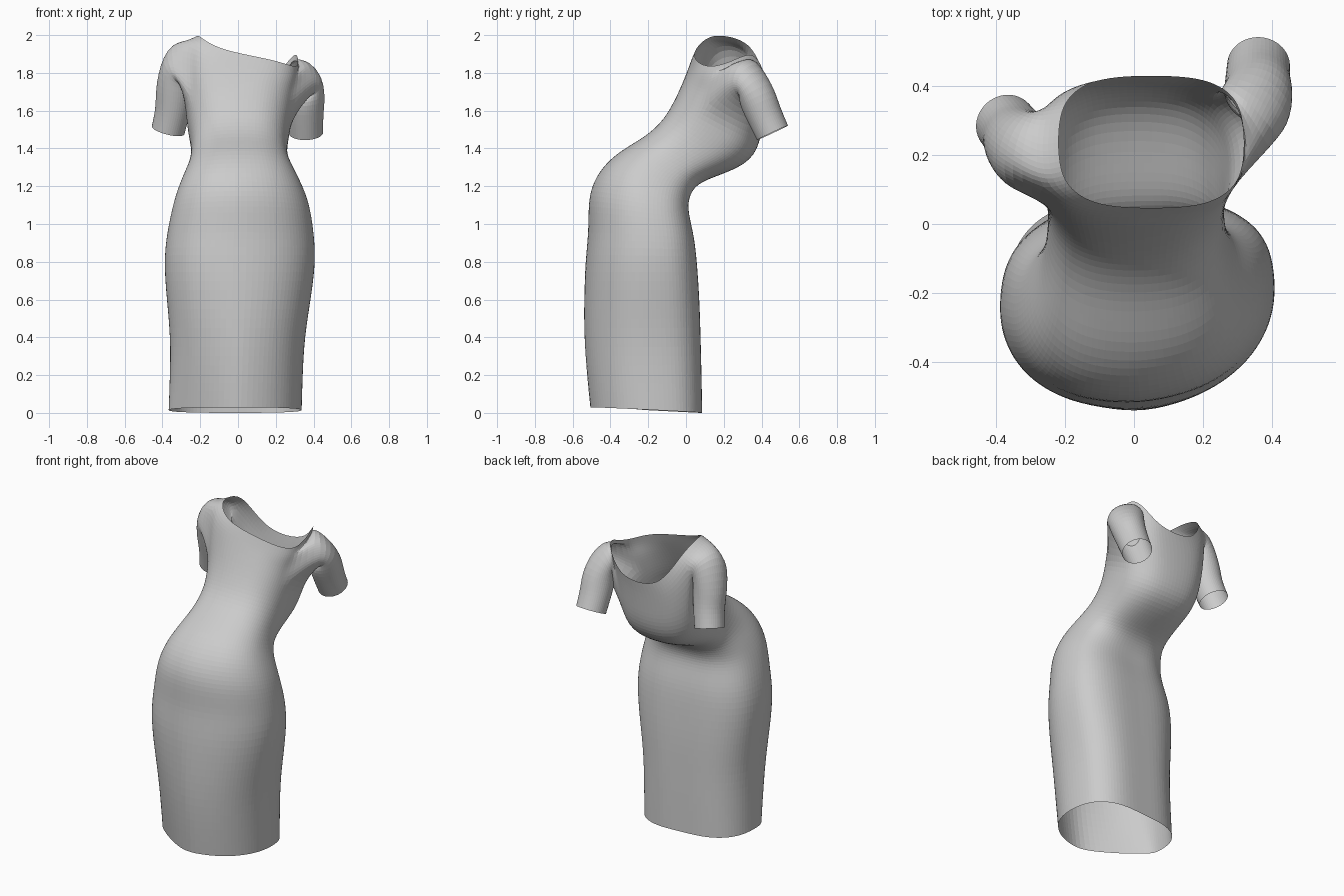
import bpy, bmesh, math
from mathutils import Vector, Quaternion

old = bpy.data.objects.get("Cube")
if old:
    bpy.data.objects.remove(old)

SIDES = 24

# Each ring: (y, z) on the -y side, (y, z) on the +y side, left x, right x, neckline lift
RINGS = [
    (-.52, .03, .078, .0, -.37, .34, 0),
    (-.537, .2, .075, .2, -.363, .345, 0),
    (-.55, .4, .07, .4, -.36, .355, 0),
    (-.548, .6, .064, .6, -.38, .388, 0),
    (-.538, .8, .05, .8, -.396, .415, 0),
    (-.52, .96, .035, .93, -.38, .405, 0),
    (-.522, 1.1, .01, 1.03, -.355, .388, 0),
    (-.505, 1.2, .0, 1.1, -.333, .365, 0),
    (-.45, 1.3, .02, 1.16, -.303, .328, 0),
    (-.35, 1.39, .06, 1.21, -.267, .287, 0),
    (-.22, 1.46, .14, 1.245, -.25, .262, 0),
    (-.13, 1.54, .28, 1.295, -.25, .262, 0),
    (-.08, 1.62, .365, 1.36, -.265, .275, 0),
    (-.04, 1.7, .4, 1.46, -.28, .29, .1),
    (-.005, 1.78, .41, 1.56, -.29, .3, .55),
    (.025, 1.85, .42, 1.66, -.28, .318, 1.15),
    (.045, 1.895, .43, 1.73, -.22, .32, 1),
]


def spow(v, p):
    return math.copysign(abs(v) ** p, v)


def ring_point(ring, i):
    yb, zb, yf, zf, x0, x1, lift = ring
    a = 2 * math.pi * i / SIDES
    skirt = min(1, max(0, (1.5 - zb) / .3))
    power = .78 - .1 * lift
    c = spow(math.cos(a), power)
    # the skirt is rounder on the -y side
    s = spow(math.sin(a), power + (.18 * skirt if math.sin(a) < 0 else 0))
    t = (s + 1) / 2
    x = (x0 + x1) / 2 + c * (x1 - x0) / 2
    y = yb + (yf - yb) * t + .055 * skirt * max(0, c)
    # the hem draws in at its -x, -y corner
    y += .17 * max(0, -c) * max(0, -s) * max(0, 1 - zb / .75)
    z = zb + (zf - zb) * t
    # the neckline climbs to both shoulders, higher on the -x side
    shoulder = (.09 + .13 * t if c < 0 else .29 * t * t) * math.cos(a) ** 2
    z += lift * (shoulder - .05 * c * (1 - t))
    return Vector((x, y, z))


bm = bmesh.new()
grid = [[bm.verts.new(ring_point(r, i)) for i in range(SIDES)] for r in RINGS]


def add_sleeve(first_col, row0, row1, path, radii):
    """Ring the armhole and carry it along the path as an open tube."""
    cols = [(first_col + k) % SIDES for k in range(5)]
    loop = [grid[row0][c] for c in cols]
    loop += [grid[r][cols[-1]] for r in range(row0 + 1, row1)]
    loop += [grid[row1][c] for c in reversed(cols)]
    loop += [grid[r][cols[0]] for r in range(row1 - 1, row0, -1)]
    n = len(loop)
    step = 2 * math.pi / n
    pts = [Vector(p) for p in path]
    centre = sum((v.co for v in loop), Vector()) / n
    axis = (pts[0] - centre).normalized()
    # average start direction, so the tube does not twist against the armhole
    u = Vector()
    for j, v in enumerate(loop):
        d = v.co - centre
        d = (d - axis * d.dot(axis)).normalized()
        u += Quaternion(axis, -step * j) @ d
    u.normalize()
    prev = loop
    for k, p in enumerate(pts):
        a = pts[k - 1] if k else centre
        b = pts[min(k + 1, len(pts) - 1)]
        new_axis = (b - a).normalized()
        u = axis.rotation_difference(new_axis) @ u
        axis = new_axis
        ring = [bm.verts.new(p + radii[k] * (Quaternion(axis, step * j) @ u)) for j in range(n)]
        for j in range(n):
            m = (j + 1) % n
            bm.faces.new((prev[j], prev[m], ring[m], ring[j]))
        prev = ring
    return {(r, c) for r in range(row0, row1) for c in cols[:-1]}


# Short sleeves
holes = add_sleeve(SIDES - 1, 13, 15,
                   [(.345, .33, 1.795), (.362, .367, 1.695), (.357, .41, 1.585), (.36, .458, 1.483)],
                   [.118, .108, .098, .095])
holes |= add_sleeve(SIDES // 2 - 2, 13, 15,
                    [(-.322, .213, 1.85), (-.335, .23, 1.725), (-.342, .255, 1.61), (-.37, .288, 1.497)],
                    [.122, .108, .096, .093])

# Bodice and skirt, open at hem, neckline and armholes
for r in range(len(RINGS) - 1):
    for c in range(SIDES):
        if (r, c) not in holes:
            d = (c + 1) % SIDES
            bm.faces.new((grid[r][c], grid[r][d], grid[r + 1][d], grid[r + 1][c]))
bmesh.ops.recalc_face_normals(bm, faces=bm.faces[:])

mesh = bpy.data.meshes.new("dress")
bm.to_mesh(mesh)
bm.free()
dress = bpy.data.objects.new("dress", mesh)
bpy.context.collection.objects.link(dress)
smooth = dress.modifiers.new("smooth_cloth", 'SUBSURF')
smooth.levels = smooth.render_levels = 2

# Plain grey cloth
cloth = bpy.data.materials.new("grey_cloth")
cloth.use_nodes = True
colour = (.6, .6, .6, 1)
cloth.diffuse_color = colour
cloth.node_tree.nodes["Principled BSDF"].inputs["Base Color"].default_value = colour
mesh.materials.append(cloth)
